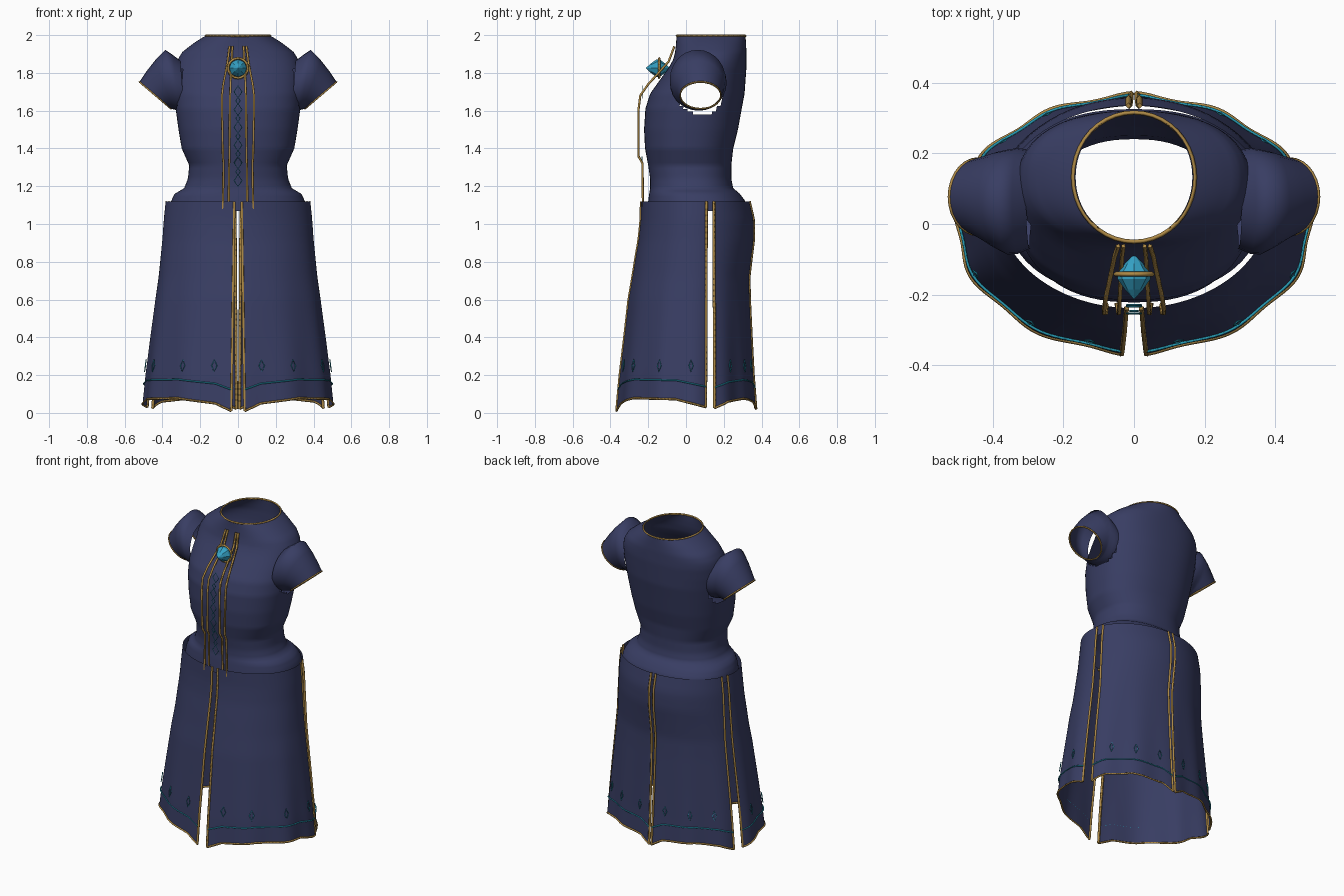
import bpy, math
from mathutils import Vector

if "Cube" in bpy.data.objects:
    bpy.data.objects.remove(bpy.data.objects["Cube"])


def material(name, rgb):
    m = bpy.data.materials.new(name)
    m.diffuse_color = (*rgb, 1)
    m.use_nodes = True
    m.node_tree.nodes["Principled BSDF"].inputs["Base Color"].default_value = m.diffuse_color
    return m


NAVY = material("navy cloth", (0.040, 0.047, 0.125))
GOLD = material("gold trim", (0.42, 0.25, 0.06))
TEAL = material("teal thread", (0.02, 0.33, 0.46))
GEM = material("blue gem", (0.035, 0.36, 0.56))


def interp(keys, t):
    """Piecewise linear lookup; keys are ascending (t, a, b, ...)."""
    if t <= keys[0][0]:
        return keys[0][1:]
    for p, q in zip(keys, keys[1:]):
        if t <= q[0]:
            f = (t - p[0]) / (q[0] - p[0])
            return tuple(a + (b - a) * f for a, b in zip(p[1:], q[1:]))
    return keys[-1][1:]


def grid(name, rows, mat, closed=False, skip=None, smooth=True):
    """Skin a list of equally long point rows."""
    n = len(rows[0])
    pts = [Vector(p) for r in rows for p in r]
    faces = []
    for i in range(len(rows) - 1):
        for j in range(n if closed else n - 1):
            k = (j + 1) % n
            f = (i * n + j, i * n + k, (i + 1) * n + k, (i + 1) * n + j)
            if skip is None or not skip(sum((pts[v] for v in f), Vector()) / 4):
                faces.append(f)
    me = bpy.data.meshes.new(name)
    me.from_pydata(pts, [], faces)
    me.materials.append(mat)
    ob = bpy.data.objects.new(name, me)
    bpy.context.collection.objects.link(ob)
    if smooth:
        me.polygons.foreach_set("use_smooth", [True] * len(me.polygons))
    return ob


def tubes(name, paths, r, mat, closed=False):
    """Thin cords along paths, as one mesh."""
    cu = bpy.data.curves.new(name, 'CURVE')
    cu.dimensions = '3D'
    cu.bevel_depth, cu.bevel_resolution = r, 0
    cu.use_fill_caps = True
    for path in paths:
        sp = cu.splines.new('POLY')
        sp.points.add(len(path) - 1)
        for q, p in zip(sp.points, path):
            q.co = (*p, 1)
        sp.use_cyclic_u = closed
    cu.materials.append(mat)
    ob = bpy.data.objects.new(name, cu)
    bpy.context.collection.objects.link(ob)
    bpy.ops.object.select_all(action='DESELECT')
    ob.select_set(True)
    bpy.context.view_layer.objects.active = ob
    bpy.ops.object.convert(target='MESH')


# bodice: height, half width, front y, back y
BODY = [(1.07, .365, -.205, .325), (1.12, .355, -.20, .315), (1.16, .335, -.195, .285),
        (1.19, .285, -.19, .25), (1.24, .265, -.19, .24), (1.31, .258, -.20, .24),
        (1.40, .298, -.217, .25), (1.50, .315, -.222, .275), (1.61, .33, -.215, .295),
        (1.69, .335, -.19, .31), (1.76, .335, -.14, .315), (1.83, .33, -.09, .32),
        (1.87, .32, -.068, .32), (1.91, .295, -.058, .32), (1.95, .245, -.053, .318),
        (1.98, .20, -.051, .316), (2.0, .165, -.05, .315)]


def body_ring(z, n=72):
    w, yf, yb = interp(BODY, z)
    cy, b = (yf + yb) / 2, (yb - yf) / 2
    e = 2 / 2.3 if z < 1.9 else 1.0 - 0.13 * (2 - z) / .1
    out = []
    for j in range(n):
        a = math.tau * j / n
        c, s = math.cos(a), math.sin(a)
        out.append((w * math.copysign(abs(c) ** e, c), cy + b * math.copysign(abs(s) ** e, s), z))
    return out


def armhole(c):
    return abs(c.x) > .2 and ((c.y - .075) / .125) ** 2 + ((c.z - 1.71) / .135) ** 2 < 1


levels = [1.07 + .93 * i / 62 for i in range(63)]
grid("bodice", [body_ring(z) for z in levels], NAVY, True, armhole)
tubes("neck_trim", [body_ring(1.996, 40)], .006, GOLD, True)

# sleeves: top x, top z, bottom x, bottom z, centre y, half depth
SLEEVE = [(.305, 1.865, .285, 1.60, .07, .14), (.345, 1.895, .315, 1.60, .065, .15),
          (.385, 1.922, .333, 1.605, .062, .148), (.44, 1.865, .340, 1.607, .068, .135),
          (.485, 1.808, .347, 1.608, .073, .12), (.522, 1.752, .355, 1.61, .077, .108)]
for side, s in (("right", 1), ("left", -1)):
    rings = []
    for tx, tz, bx, bz, cy, ry in SLEEVE:
        ring = []
        for j in range(28):
            a = math.tau * j / 28
            f = .5 + .5 * math.cos(a)
            ring.append((s * (bx + (tx - bx) * f), cy + ry * math.sin(a), bz + (tz - bz) * f))
        rings.append(ring)
    grid(side + "_sleeve", rings, NAVY, True)
    tubes(side + "_cuff_trim", [rings[-1]], .005, GOLD, True)

# skirt: height, half width, front y, back y, centre y
SKIRT = [(0.0, .505, -.365, .365, 0), (.2, .487, -.348, .352, .005), (.4, .463, -.325, .343, .012),
         (.6, .437, -.303, .335, .02), (.72, .42, -.283, .333, .03), (.82, .41, -.267, .345, .035),
         (.92, .40, -.25, .358, .04), (1.02, .393, -.24, .358, .045), (1.12, .383, -.238, .335, .05)]
HEM = {True: [(0, .01), (.1, .05), (.35, .078), (.75, .072), (1, .03)],
       False: [(0, .02), (.12, .06), (.5, .075), (.8, .06), (1, .025)]}


def cloth(s, front, u, z, off=0.0):
    """Point on a skirt panel; u runs from the centre slit to the side slit."""
    w, yf, yb, cy = interp(SKIRT, z)
    b = cy - yf if front else yb - cy
    f = 1 - z / 1.12
    gap = .02 + .015 * f if front else .016 - .008 * f
    a0 = math.asin(gap / w)
    edge = (.108 - .004 * f) if front else (.147 + .006 * f)
    if front:
        a1 = math.pi / 2 + math.asin((edge - cy) / (yb - cy))
    else:
        a1 = math.pi / 2 - math.asin((edge - cy) / b)
    a = a0 + (a1 - a0) * u
    x, y = w * math.sin(a), math.cos(a)
    y *= (-(cy - yf) if y > 0 else -(yb - cy)) if front else b
    k = 1 + .018 * f * f * math.cos(a * (11 if front else 13)) + off / .4
    return Vector((s * x * k, cy + y * k, z))


def hem_z(front, u):
    return interp(HEM[front], u)[0]


def diamond(s, front, u, z, du=.022, dz=.032):
    return [cloth(s, front, u + p * du, z + q * dz, .006)
            for p, q in ((0, 1), (1, 0), (0, -1), (-1, 0))]


edge_cords, hem_cords, threads, motifs = [], [], [], []
N, M = 40, 36
for side, s in (("right", 1), ("left", -1)):
    for front in (True, False):
        rows = []
        for i in range(M + 1):
            v = i / M
            rows.append([cloth(s, front, j / N, 1.12 + (hem_z(front, j / N) - 1.12) * v)
                         for j in range(N + 1)])
        grid(side + ("_front" if front else "_back") + "_skirt_panel", rows, NAVY)
        edge_cords += [[r[0] for r in rows], [r[-1] for r in rows]]
        hem_cords.append(rows[-1])
        threads.append([cloth(s, front, j / N, hem_z(front, j / N) * .8 + .115, .004)
                        for j in range(N + 1)])
        for u in ((.11, .32, .6, .87) if front else (.15, .45, .75)):
            motifs.append(diamond(s, front, u, .25, .017 if front else .022))
tubes("slit_trim", edge_cords, .008, GOLD)
tubes("hem_trim", hem_cords, .006, GOLD)
tubes("hem_thread", threads, .004, TEAL)
tubes("hem_diamonds", motifs, .0025, TEAL, True)

# raised front braid: height, y, inner x, outer x
BRAID = [(1.08, -.228, .05, .08), (1.32, -.23, .047, .077), (1.36, -.252, .045, .08),
         (1.60, -.252, .043, .085), (1.68, -.242, .042, .085), (1.74, -.20, .04, .078),
         (1.80, -.145, .037, .066), (1.86, -.092, .034, .055), (1.94, -.062, .03, .045)]
cords = [[(s * k[c], k[1], k[0]) for k in BRAID] for s in (1, -1) for c in (2, 3)]
tubes("front_braid", cords, .007, GOLD)

# stitched diamonds down the front
marks = []
for i in range(11):
    z = 1.70 - i * .047
    y = interp(BRAID, z)[0] - .001
    w, h = (.021, .032) if i % 2 == 0 else (.012, .018)
    marks.append([(0, y, z + h), (w, y, z), (0, y, z - h), (-w, y, z)])
tubes("front_diamonds", marks, .0025, TEAL, True)


# faceted brooch with its setting
def disc(r, y, n=8):
    return [(r * math.cos(math.tau * j / n), y, 1.825 + r * math.sin(math.tau * j / n))
            for j in range(n)]


grid("brooch_gem", [disc(r, y) for r, y in ((.0005, -.213), (.026, -.185), (.047, -.155),
     (.047, -.14), (.026, -.112), (.0005, -.085))], GEM, True, smooth=False)
tubes("brooch_setting", [disc(.052, -.142, 24)], .007, GOLD, True)
